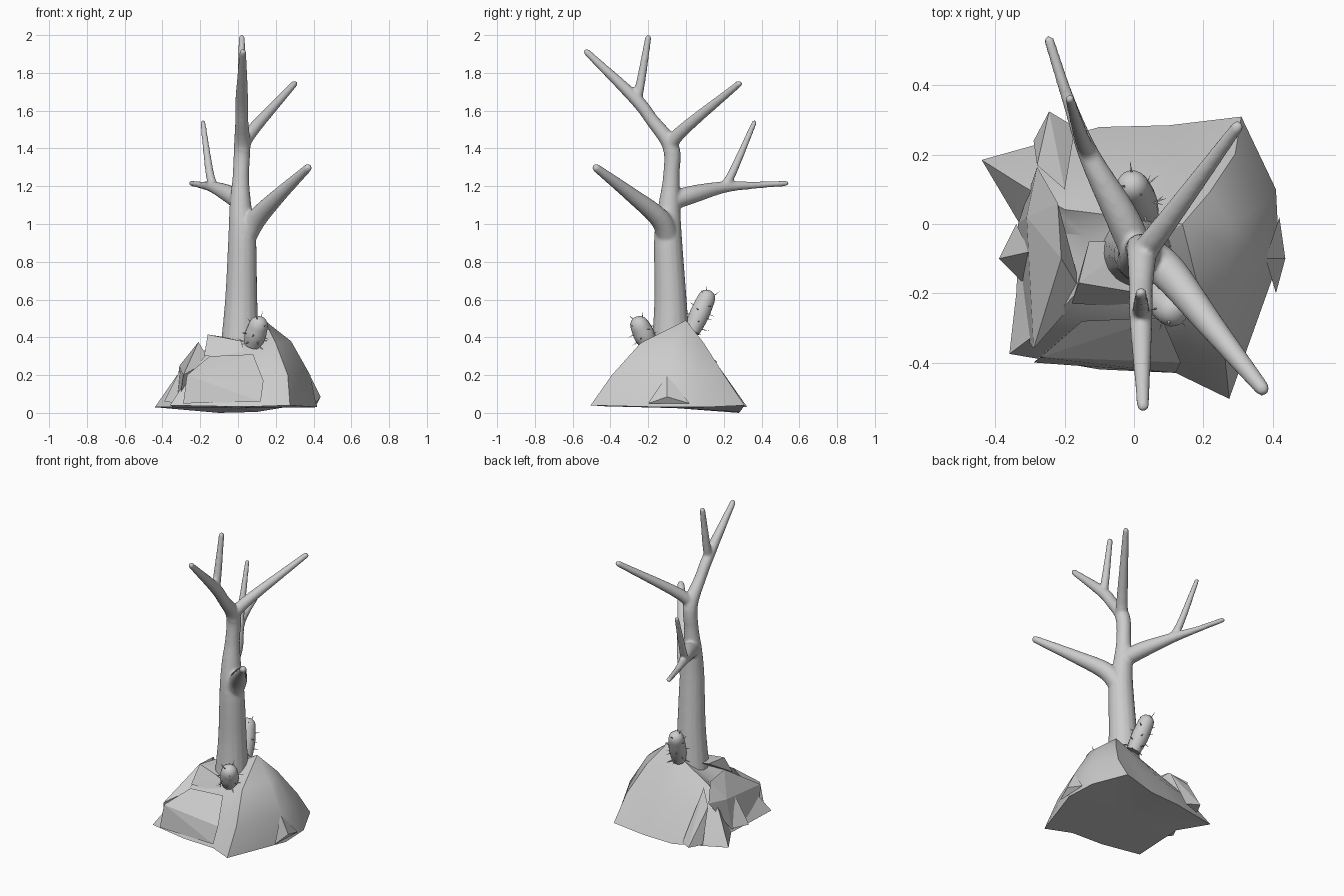
import bpy, bmesh, math, random
from mathutils import Vector

if "Cube" in bpy.data.objects:
    bpy.data.objects.remove(bpy.data.objects["Cube"])

random.seed(4)


def finish(bm, name, angle=None):
    bmesh.ops.recalc_face_normals(bm, faces=bm.faces)
    me = bpy.data.meshes.new(name)
    bm.to_mesh(me)
    bm.free()
    ob = bpy.data.objects.new(name, me)
    bpy.context.collection.objects.link(ob)
    if angle:
        bpy.ops.object.select_all(action='DESELECT')
        ob.select_set(True)
        bpy.context.view_layer.objects.active = ob
        bpy.ops.object.shade_smooth_by_angle(angle=math.radians(angle))
    return ob


def spline(pts, steps=5):
    """Catmull-Rom through (x, y, z, radius) points."""
    p = [Vector(q) for q in pts]
    p = [p[0] * 2 - p[1]] + p + [p[-1] * 2 - p[-2]]
    out = []
    for i in range(1, len(p) - 2):
        a, b, c, d = p[i - 1:i + 3]
        for k in range(steps):
            t = k / steps
            out.append((b * 2 + (c - a) * t + (a * 2 - b * 5 + c * 4 - d) * t * t
                        + (b * 3 - a - c * 3 + d) * t ** 3) * 0.5)
    return out + [p[-2]]


def tube(bm, pts, sides=16):
    """Tapered tube with a rounded tip; the last point is the tip centre."""
    path = spline(pts)
    end, r = path[-1].copy(), path[-1][3]
    axis = (path[-1] - path[-2]).to_3d().normalized()
    for a in (30, 55, 75):
        s = end.to_3d() + axis * r * math.sin(math.radians(a))
        path.append(Vector((*s, r * math.cos(math.radians(a)))))
    rings = []
    for i, q in enumerate(path):
        d = (path[min(i + 1, len(path) - 1)] - path[max(i - 1, 0)]).to_3d().normalized()
        ref = Vector((1, 0.15, 0)) if abs(d.x) < 0.8 else Vector((0, 0, 1))
        u = d.cross(ref).normalized()
        v = d.cross(u)
        rings.append([bm.verts.new(q.to_3d() + (u * math.cos(t) + v * math.sin(t)) * q[3])
                      for t in (math.tau * k / sides for k in range(sides))])
    for a, b in zip(rings, rings[1:]):
        for k in range(sides):
            n = (k + 1) % sides
            bm.faces.new((a[k], a[n], b[n], b[k]))
    bm.faces.new(rings[0][::-1])
    bm.faces.new(rings[-1])


# Bare tree: trunk and forked branches, fused into one smooth skin
bm = bmesh.new()
# trunk running on into the upper front twig
tube(bm, [(.01, -.08, .33, .105), (.017, -.082, .6, .086), (.022, -.095, .93, .074),
          (.013, -.088, 1.1, .058), (.015, -.078, 1.25, .044), (.022, -.08, 1.41, .044),
          (.02, -.18, 1.55, .035), (.02, -.27, 1.665, .034), (.026, -.525, 1.91, .018)])
# low front right branch
tube(bm, [(.03, -.09, .92, .06), (.1, -.14, 1.03, .054), (.22, -.29, 1.155, .039),
          (.37, -.475, 1.297, .022)])
# back left branch and its upright twig
tube(bm, [(.01, -.08, 1.12, .05), (-.04, .03, 1.155, .048), (-.13, .2, 1.195, .031),
          (-.19, .36, 1.205, .019), (-.245, .53, 1.215, .015)])
tube(bm, [(-.12, .19, 1.19, .025), (-.148, .24, 1.26, .023), (-.186, .362, 1.538, .014)])
# upper right branch
tube(bm, [(.02, -.085, 1.38, .04), (.06, -.04, 1.475, .035), (.298, .28, 1.742, .018)])
# topmost twig
tube(bm, [(.02, -.265, 1.64, .028), (.02, -.24, 1.75, .024), (.02, -.2, 1.985, .017)])
tree = finish(bm, "tree")
m = tree.modifiers.new("fuse", 'REMESH')
m.mode, m.voxel_size, m.use_smooth_shade = 'VOXEL', 0.008, True
m = tree.modifiers.new("soften", 'SMOOTH')
m.factor, m.iterations = 0.5, 6


# Two stubby cacti with spines
def cactus(name, base, tip, r):
    base, tip = Vector(base), Vector(tip)
    mid = base.lerp(tip, 0.5)
    bm = bmesh.new()
    tube(bm, [(*base, r * .85), (*mid, r * 1.05), (*tip, r * .95)])
    finish(bm, name, 50)
    bm = bmesh.new()
    axis = (tip - base).normalized()
    u = axis.orthogonal().normalized()
    v = axis.cross(u)
    for i in range(18):
        t = i / 17
        a = i * 2.4
        out = u * math.cos(a) + v * math.sin(a)
        if t > .75:
            out = (out + axis * (t - .75) * 7).normalized()
        root = base.lerp(tip, t) + out * r * .9
        end = root + (out + axis * random.uniform(-.3, .3)) * random.uniform(.03, .045)
        side = out.orthogonal().normalized() * .004
        other = out.cross(side)
        ring = [bm.verts.new(root + side * math.cos(k * math.tau / 4)
                             + other * math.sin(k * math.tau / 4)) for k in range(4)]
        apex = bm.verts.new(end)
        for k in range(4):
            bm.faces.new((ring[k], ring[(k + 1) % 4], apex))
        bm.faces.new(ring[::-1])
    finish(bm, name + "_spines")


cactus("back_cactus", (.03, .03, .43), (-.004, .108, .605), .05)
cactus("front_cactus", (.075, -.195, .36), (.108, -.245, .462), .054)

# Main boulder: one footprint, narrowed towards a summit in two steps
foot = [(.42, -.1, .03), (.41, .1, .03), (.31, .31, .04), (.1, .285, .005), (-.1, .28, 0),
        (-.44, .185, .03), (-.33, 0, .03), (-.34, -.2, .03), (-.36, -.375, .04),
        (-.1, -.42, .035), (.12, -.43, .035), (.275, -.505, .04)]
bm = bmesh.new()
rings = [[bm.verts.new(p) for p in foot]]
for sx, sy, cx, cy, z, tilt in ((.82, .73, .038, -.024, .2, 0), (.56, .41, .046, -.034, .35, .07)):
    rings.append([bm.verts.new((x * sx + cx, y * sy + cy, z + tilt * x)) for x, y, _ in foot])
top, bottom = bm.verts.new((.14, 0, .49)), bm.verts.new((0, -.05, .025))
for k in range(12):
    n = (k + 1) % 12
    for a, b in zip(rings, rings[1:]):
        bm.faces.new((a[k], a[n], b[n], b[k]))
    bm.faces.new((rings[2][k], rings[2][n], top))
    bm.faces.new((rings[0][n], rings[0][k], bottom))
finish(bm, "boulder", 32)

# Broken ledges and slabs leaning on the boulder
slabs = {
    "front_ledge": [(-.29, -.4, .05), (.12, -.43, .06), (.135, -.4, .17), (-.27, -.385, .2),
                    (-.15, -.28, .3), (.08, -.27, .31)],
    "left_crest": [(-.28, .165, .27), (-.22, .06, .36), (-.21, -.1, .375),
                   (-.29, -.36, .2), (-.31, .02, .25), (-.335, 0, .05),
                   (-.31, -.33, .05), (-.15, -.2, .28)],
    "left_spur": [(-.39, -.1, .06), (-.31, -.18, .05), (-.34, 0, .06), (-.3, -.08, .24)],
    "upper_block": [(-.18, -.23, .3), (.03, -.24, .3), (-.16, -.17, .415), (-.13, -.05, .41),
                    (.02, -.2, .38), (0, -.05, .39)],
    "back_spur": [(-.245, .325, .03), (-.29, .24, .03), (-.17, .28, .03), (-.28, .17, .25),
                  (-.2, .1, .33)],
    "right_chip": [(.437, -.1, .085), (.41, -.2, .05), (.42, .02, .05), (.38, -.1, .2)]}
for name, pts in slabs.items():
    bm = bmesh.new()
    bmesh.ops.convex_hull(bm, input=[bm.verts.new(p) for p in pts])
    loose = [v for v in bm.verts if not v.link_faces]
    bmesh.ops.delete(bm, geom=loose, context='VERTS')
    finish(bm, name)
